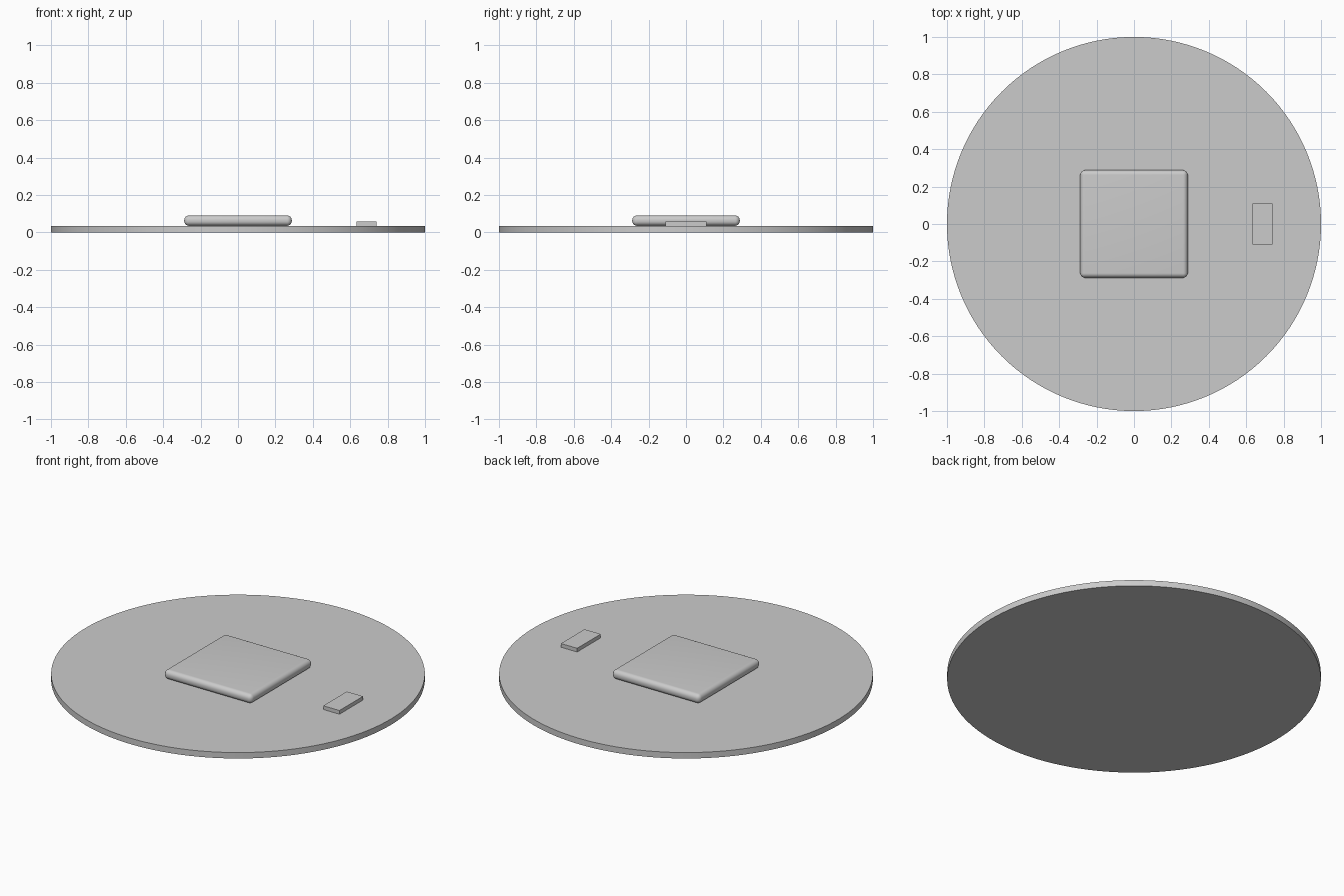
import bpy
import math

cube = bpy.data.objects.get("Cube")
if cube:
    bpy.data.objects.remove(cube, do_unlink=True)

# One plain grey for every part
grey = bpy.data.materials.new("light grey")
grey.use_nodes = True
colour = (0.6, 0.6, 0.6, 1)
grey.diffuse_color = colour
grey.node_tree.nodes["Principled BSDF"].inputs["Base Color"].default_value = colour

DISC_TOP = 0.035


def finish(name):
    obj = bpy.context.object
    obj.name = name
    obj.data.materials.append(grey)
    return obj


def block(name, x, size, bevel=0, segments=1):
    """Box resting on the disc, with optional rounded edges."""
    bpy.ops.mesh.primitive_cube_add(size=1, location=(x, 0, DISC_TOP + size[2] / 2))
    obj = finish(name)
    obj.scale = size
    bpy.ops.object.transform_apply(location=False, rotation=False, scale=True)
    if bevel:
        mod = obj.modifiers.new("rounded edges", "BEVEL")
        mod.width = bevel
        mod.segments = segments
        bpy.ops.object.modifier_apply(modifier=mod.name)
        bpy.ops.object.shade_smooth_by_angle(angle=math.radians(30))
    return obj


# Thin round base
bpy.ops.mesh.primitive_cylinder_add(vertices=128, radius=1, depth=DISC_TOP,
                                    location=(0, 0, DISC_TOP / 2))
finish("base_disc")
bpy.ops.object.shade_smooth_by_angle(angle=math.radians(30))

# Rounded square pad in the middle and a small plate near the rim
block("centre_pad", 0, (0.575, 0.575, 0.055), bevel=0.025, segments=8)
block("side_plate", 0.687, (0.106, 0.22, 0.022))
